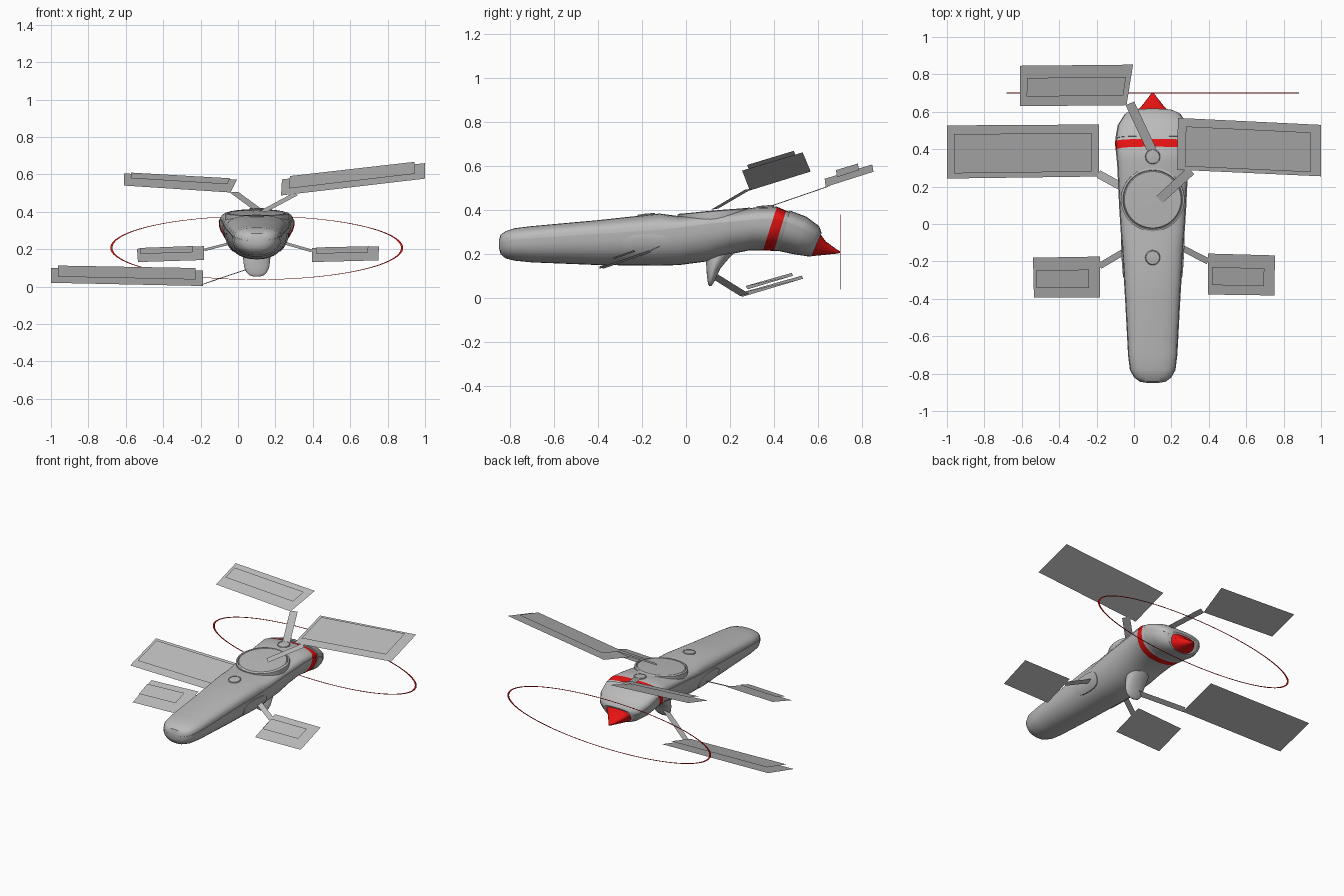
import bpy, bmesh, math
from mathutils import Vector, Matrix

if "Cube" in bpy.data.objects:
    bpy.data.objects.remove(bpy.data.objects["Cube"])

CX = 0.1  # the craft's centre line; the label panels are not symmetric


def material(name, rgb):
    m = bpy.data.materials.new(name)
    m.diffuse_color = (*rgb, 1)
    m.use_nodes = True
    m.node_tree.nodes["Principled BSDF"].inputs["Base Color"].default_value = m.diffuse_color
    return m


GREY = material("light_grey", (0.5, 0.5, 0.5))
RED = material("red", (0.8, 0.006, 0.006))


def finish(name, bm, mats, smooth=True, recalc=True):
    if recalc:
        bmesh.ops.recalc_face_normals(bm, faces=bm.faces[:])
    me = bpy.data.meshes.new(name)
    bm.to_mesh(me)
    bm.free()
    ob = bpy.data.objects.new(name, me)
    bpy.context.collection.objects.link(ob)
    for m in mats:
        me.materials.append(m)
    if smooth:
        bpy.ops.object.select_all(action='DESELECT')
        ob.select_set(True)
        bpy.context.view_layer.objects.active = ob
        bpy.ops.object.shade_smooth_by_angle(angle=math.radians(35))
    return ob


def spow(v, e):
    return math.copysign(abs(v) ** e, v)


UP, LOW, N = 2 / 2.6, 2 / 2.3, 18


def section(y, k, hw, zt, zs, zb):
    """Hull outline: deep lower shell and a slightly narrower lid, leaning by k."""
    pts = []
    for half, w, h, e in ((math.pi, hw, zs - zb, LOW), (0, hw * 0.975, zt - zs, UP)):
        for i in range(N + 1):
            a = half + math.pi * i / N
            z = zs + h * spow(math.sin(a), e)
            pts.append((CX + w * spow(math.cos(a), e), y + k * (z - zb), z))
    return pts


def loft(name, rings, mats, red_spans=()):
    bm = bmesh.new()
    loops = [[bm.verts.new(p) for p in r] for r in rings]
    n = len(loops[0])
    for s, (a, b) in enumerate(zip(loops, loops[1:])):
        for i in range(n):
            f = bm.faces.new((a[i], a[(i + 1) % n], b[(i + 1) % n], b[i]))
            f.material_index = 1 if s in red_spans else 0
    bm.faces.new(loops[0][::-1])
    bm.faces.new(loops[-1])
    return finish(name, bm, mats)


# Hull stations: y at the bottom, lean, half width, top, seam, bottom
HULL = [
    (-0.85, 0, .03, .262, .245, .225), (-0.843, 0, .07, .285, .25, .198),
    (-0.82, 0, .1, .302, .257, .178), (-0.78, 0, .122, .315, .264, .168),
    (-0.70, 0, .132, .325, .27, .16), (-0.4, 0, .148, .352, .29, .148),
    (-0.12, 0, .165, .382, .308, .145), (-0.03, 0, .172, .37, .318, .148),
    (0.1, 0, .18, .382, .335, .165), (0.2, .05, .185, .395, .345, .197),
    (0.29, .2, .19, .412, .355, .215), (0.35, .32, .198, .413, .36, .215),
    (0.40, .3, .203, .395, .35, .212), (0.42, .28, .195, .39, .345, .212)]
hull = loft("hull", [section(*s) for s in HULL], [GREY, RED], {11})

# Tail cowling and red tail cone
COWL = [(0.42, .28, .2, .396, .345, .212), (0.49, .33, .187, .368, .315, .197),
        (0.55, .4, .15, .325, .28, .188), (0.57, .43, .115, .294, .262, .186)]
loft("tail_cowling", [section(*s) for s in COWL], [GREY])
CONE = [(0.565, .43, .097, .291, .26, .188), (0.62, .25, .06, .255, .232, .193),
        (0.685, .1, .016, .218, .212, .2), (0.702, 0, .005, .21, .207, .203)]
loft("tail_cone", [section(*s) for s in CONE], [RED])


def hull_half_width(y, z):
    for a, b in zip(HULL, HULL[1:]):
        if a[0] <= y <= b[0]:
            t = (y - a[0]) / (b[0] - a[0])
            _, _, hw, zt, zs, zb = (p + (q - p) * t for p, q in zip(a, b))
            u = min(0.99, (zs - z) / (zs - zb) if z < zs else (z - zs) / (zt - zs))
            e = LOW if z < zs else UP
            return hw * (1 - u ** (2 / e)) ** (e / 2)


# Oval side hatches that follow the hull surface
for side, label in ((1, "right"), (-1, "left")):
    bm = bmesh.new()
    rings = []
    for s, off in ((1, -0.004), (1, .005), (.85, .006), (.6, .006), (.3, .006), (.05, .006)):
        ring = []
        for i in range(40):
            a = math.tau * i / 40
            y = -0.175 + 0.115 * s * spow(math.cos(a), .65)
            z = 0.237 + 0.05 * s * spow(math.sin(a), .85)
            ring.append(bm.verts.new((CX + side * (hull_half_width(y, z) + off), y, z)))
        rings.append(ring)
    for a, b in zip(rings, rings[1:]):
        for i in range(40):
            bm.faces.new((a[i], a[(i + 1) % 40], b[(i + 1) % 40], b[i]))
    bm.faces.new(rings[-1])
    finish(label + "_side_hatch", bm, [GREY])


# Round covers on the lid: lathed discs with a shallow rim groove
def cover(name, y, z, r, h, tilt):
    bm = bmesh.new()
    prof = [(r, -h), (r, 0), (r * .94, .003), (r * .92, -.003), (r * .89, .002), (r * .3, .004)]
    rings = [[bm.verts.new((p * math.cos(math.tau * i / 48), p * math.sin(math.tau * i / 48), q))
              for i in range(48)] for p, q in prof]
    for a, b in zip(rings, rings[1:]):
        for i in range(48):
            bm.faces.new((a[i], a[(i + 1) % 48], b[(i + 1) % 48], b[i]))
    bm.faces.new(rings[-1])
    bm.transform(Matrix.Translation((CX, y, z)) @ Matrix.Rotation(math.radians(tilt), 4, 'X'))
    finish(name, bm, [GREY])


cover("large_top_cover", 0.13, 0.392, 0.17, 0.04, 5)
cover("rear_top_cap", 0.36, 0.415, 0.04, 0.02, 4)
cover("front_top_cap", -0.18, 0.378, 0.04, 0.02, 6)

# Belly fin: stacked ellipses (z, centre y, y radius, x radius)
FIN = [(.053, .11, .004, .015), (.06, .111, .01, .038), (.075, .114, .016, .054),
       (.1, .118, .023, .066), (.13, .124, .031, .071), (.165, .137, .046, .074),
       (.205, .155, .066, .075)]
loft("belly_fin", [[(CX + rx * math.cos(math.tau * i / 32), y + ry * math.sin(math.tau * i / 32), z)
                    for i in range(32)] for z, y, ry, rx in FIN], [GREY])

# Thin red elliptical hoop behind the tail
bm = bmesh.new()
loops = [[bm.verts.new((CX + .783 * s * math.cos(math.tau * i / 128), y,
                        .207 + .171 * s * math.sin(math.tau * i / 128))) for i in range(128)]
         for s, y in ((1, .699), (1, .703), (.985, .703), (.985, .699))]
for a, b in zip(loops, loops[1:] + loops[:1]):
    for i in range(128):
        bm.faces.new((a[i], a[(i + 1) % 128], b[(i + 1) % 128], b[i]))
finish("tail_hoop", bm, [RED])


# Floating panels: corners (front left, front right, back right, back left),
# inset range across (u) and deep (v), pointer start, end and width
PANELS = {
    "upper_left": ([(-.61, .63, .54), (-.04, .635, .503), (-.005, .852, .572), (-.61, .846, .605)],
                   (.06, .95), (.27, .73), (-.022, .645, .505), (.105, .375, .412), .05),
    "upper_right": ([(.23, .29, .487), (1, .255, .577), (1, .53, .66), (.235, .567, .573)],
                    (.06, .93), (.1, .87), (.305, .285, .493), (.135, .13, .402), .05),
    "middle_left": ([(-1, .243, .02), (-.187, .254, .003), (-.187, .532, .086), (-1, .527, .1)],
                    (.045, .95), (.12, .86), (-.19, .267, .012), (.07, .125, .1), .045),
    "lower_right": ([(.395, -.377, .131), (.75, -.382, .14), (.754, -.168, .215), (.395, -.158, .207)],
                    (.065, .845), (.27, .71), (.397, -.2, .19), (.25, -.125, .232), .035),
    "lower_left": ([(-.535, -.393, .131), (-.182, -.393, .142), (-.182, -.174, .216), (-.54, -.18, .202)],
                   (.045, .835), (.27, .72), (-.184, -.225, .195), (-.04, -.14, .232), .035),
}
for name, (corners, us, vs, start, end, width) in PANELS.items():
    c = [Vector(p) for p in corners]
    normal = (c[1] - c[0]).cross(c[3] - c[0]).normalized()

    def at(u, v):
        return c[0].lerp(c[1], u).lerp(c[3].lerp(c[2], u), v) + normal * 0.025

    p, q = Vector(start), Vector(end)
    side = (q - p).cross(normal).normalized() * width / 2
    quads = {"panel": c,
             "inner_panel": [at(us[0], vs[0]), at(us[1], vs[0]), at(us[1], vs[1]), at(us[0], vs[1])],
             "pointer": [p + side, q + side, q - side, p - side]}
    for part, pts in quads.items():
        bm = bmesh.new()
        f = bm.faces.new([bm.verts.new(v) for v in pts])
        f.normal_update()
        if f.normal.z < 0:
            f.normal_flip()
        finish(f"{name}_{part}", bm, [GREY], smooth=False, recalc=False)
